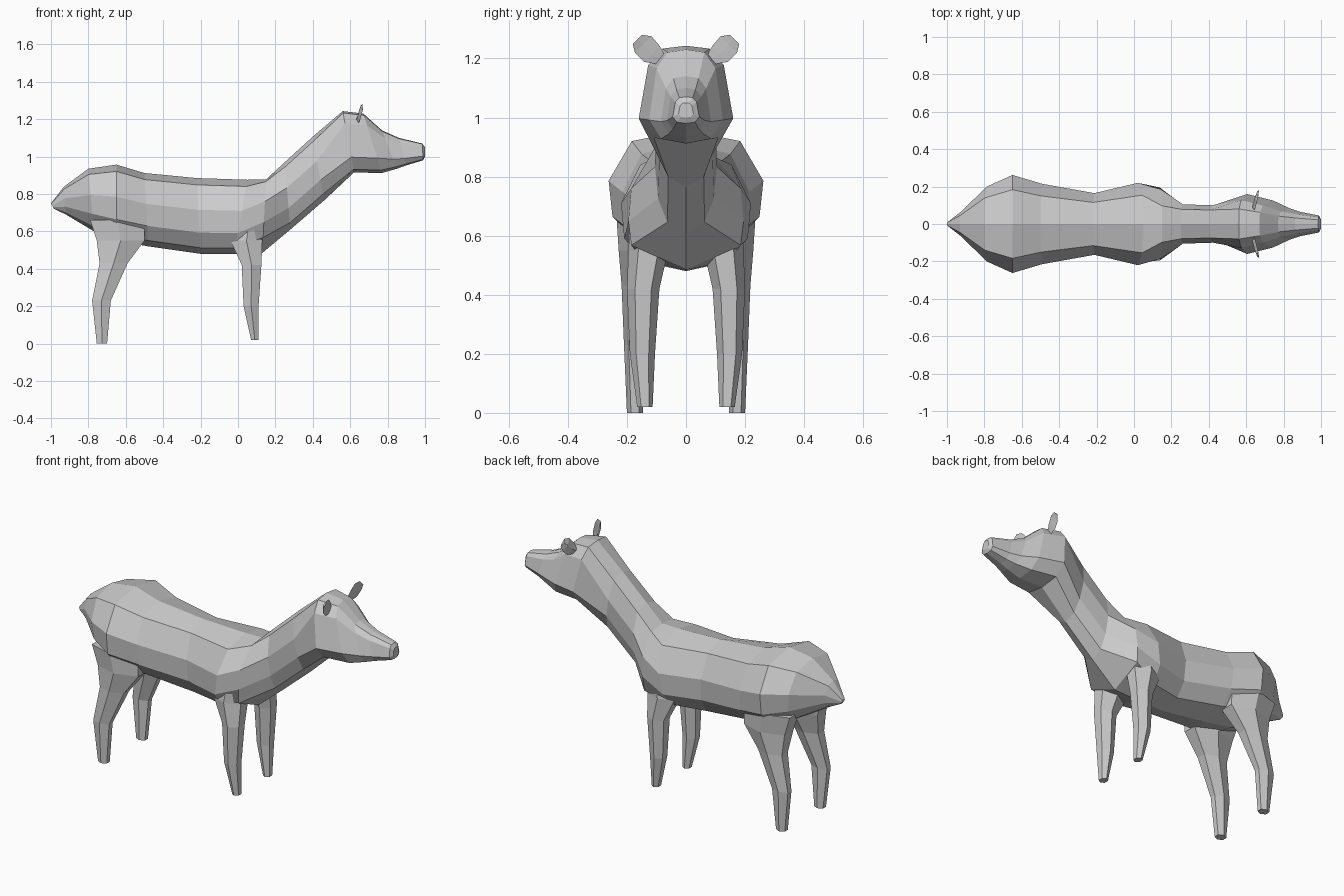
import bpy, bmesh

if "Cube" in bpy.data.objects:
    bpy.data.objects.remove(bpy.data.objects["Cube"])


def make(name, rings, mirror=False):
    """Skin closed rings of points into a capped flat-shaded mesh."""
    bm = bmesh.new()
    loops = [[bm.verts.new(p) for p in r] for r in rings]
    n = len(loops[0])
    for a, b in zip(loops, loops[1:]):
        for i in range(n):
            j = (i + 1) % n
            bm.faces.new((a[i], a[j], b[j], b[i]))
    bm.faces.new(loops[0])
    bm.faces.new(loops[-1])
    bmesh.ops.recalc_face_normals(bm, faces=bm.faces)
    me = bpy.data.meshes.new(name)
    bm.to_mesh(me)
    bm.free()
    ob = bpy.data.objects.new(name, me)
    bpy.context.collection.objects.link(ob)
    if mirror:
        m = ob.modifiers.new("mirror", "MIRROR")
        m.use_axis = (False, True, False)
        m.use_mirror_merge = False
    return ob


# Half cross-sections: (width factor, height fraction) from spine to belly
BODY = [(0, 1), (.70, .91), (1, .58), (.95, .28), (.65, .08), (0, 0)]
CHEST = [(0, 1), (.5, .97), (.95, .70), (1, .42), (.95, .21), (0, 0)]
NECK = [(0, 1), (.75, .93), (1, .62), (.9, .32), (.6, .10), (0, 0)]
HEAD = [(0, 1), (.5, .97), (.8, .80), (1, .25), (.68, .05), (0, 0)]


def section(prof, xt, zt, xb, zb, w):
    """Symmetric slanted ring between a top point and a bottom point."""
    half = [(xb + (xt - xb) * f, y * w, zb + (zt - zb) * f) for y, f in prof]
    return half + [(x, -y, z) for x, y, z in half[-2:0:-1]]


# Body, neck and head as one continuous skin from tail to nose
make("body_neck_head", [section(*s) for s in [
    (BODY, -1.0, .75, -.985, .722, .012),
    (BODY, -.93, .84, -.92, .69, .065),
    (BODY, -.80, .935, -.77, .60, .20),
    (BODY, -.65, .957, -.65, .55, .262),
    (BODY, -.50, .912, -.48, .52, .215),
    (BODY, -.22, .885, -.20, .48, .165),
    (BODY, .05, .876, -.02, .48, .22),
    (CHEST, .15, .878, .13, .485, .195),
    (NECK, .25, .97, .28, .61, .105),
    (NECK, .40, 1.107, .46, .765, .10),
    (HEAD, .56, 1.243, .62, .915, .16),
    (HEAD, .67, 1.23, .77, .912, .125),
    (HEAD, .77, 1.14, .85, .935, .085),
    (HEAD, .86, 1.10, .90, .953, .065),
    (HEAD, .985, 1.07, .99, .98, .045),
    (HEAD, 1.0, 1.05, 1.0, 1.0, .025),
]])


def leg(name, levels):
    """Six-sided leg from (z, x0, x1, y0, y1) levels."""
    hexa = [(0, .25), (0, .75), (.5, 1), (1, .75), (1, .25), (.5, 0)]
    make(name, [[(x0 + (x1 - x0) * u, y0 + (y1 - y0) * v, z) for u, v in hexa]
                for z, x0, x1, y0, y1 in levels], mirror=True)


leg("hind_legs", [
    (.66, -.79, -.50, .06, .235),
    (.55, -.755, -.50, .07, .228),
    (.43, -.74, -.59, .11, .218),
    (.23, -.78, -.68, .145, .21),
    (0, -.755, -.70, .145, .20),
])
leg("front_legs", [
    (.64, -.01, .13, .06, .19),
    (.55, -.04, .13, .06, .195),
    (.42, .02, .125, .09, .20),
    (.20, .03, .11, .105, .19),
    (.02, .07, .11, .113, .165),
])

# Thin leaf-shaped ears
stations = [(.085, 1.195, .02), (.115, 1.215, .038), (.145, 1.247, .04),
            (.165, 1.265, .022)]
ears = []
for i, (y, z, h) in enumerate(stations):
    x = .637 + .008 * i
    d = h * .7
    ears.append([(x - .006, y, z), (x + .004, y - d, z + d),
                 (x + .006, y, z), (x + .006, y + d, z - d)])
make("ears", ears, mirror=True)
